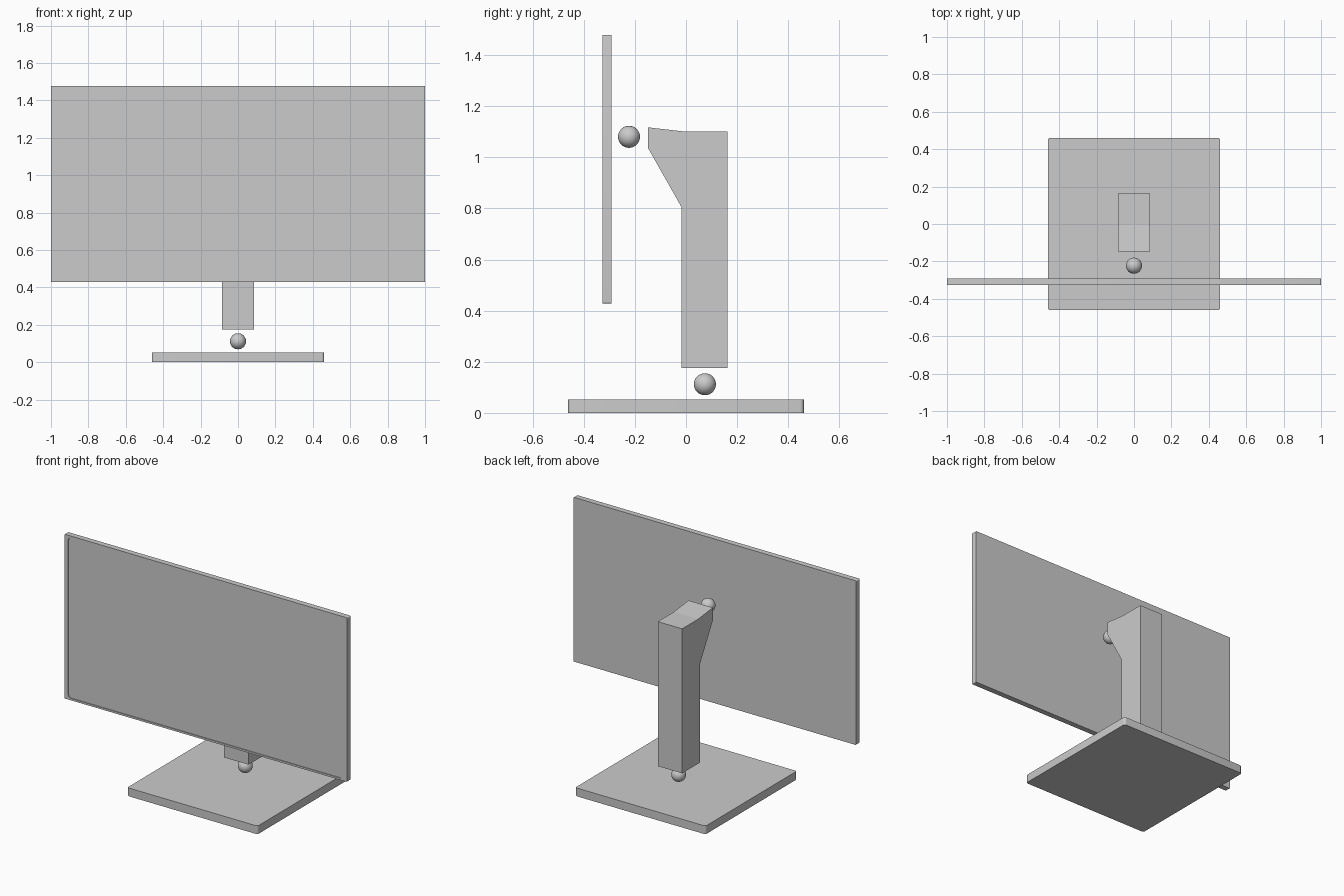
import bpy, math
from mathutils import Matrix

if "Cube" in bpy.data.objects:
    bpy.data.objects.remove(bpy.data.objects["Cube"])


def prism(name, profile, depth, matrix):
    """Extrude a closed 2D profile along local z, then place it with a matrix."""
    n = len(profile)
    verts = [(a, b, z) for z in (0, depth) for a, b in profile]
    faces = [list(range(n))[::-1], list(range(n, 2 * n))]
    faces += [[i, (i + 1) % n, n + (i + 1) % n, n + i] for i in range(n)]
    mesh = bpy.data.meshes.new(name)
    mesh.from_pydata(verts, [], faces)
    mesh.transform(matrix)
    obj = bpy.data.objects.new(name, mesh)
    bpy.context.collection.objects.link(obj)
    return obj


def rounded_rect(w, h, r, steps=5):
    """Counter-clockwise rectangle outline with rounded corners."""
    pts = []
    for k, (sx, sy) in enumerate([(1, 1), (-1, 1), (-1, -1), (1, -1)]):
        for i in range(steps + 1):
            a = math.pi / 2 * (k + i / steps)
            pts.append((sx * (w / 2 - r) + r * math.cos(a),
                        sy * (h / 2 - r) + r * math.sin(a)))
    return pts


def select(obj):
    bpy.ops.object.select_all(action='DESELECT')
    obj.select_set(True)
    bpy.context.view_layer.objects.active = obj


# Local z points to -y (front), local y points up
facing_front = Matrix.Rotation(math.pi / 2, 4, 'X')
SCREEN_Z = 0.953

# Screen housing with a shallow recess for the display
screen = prism("screen", rounded_rect(2.0, 1.05, 0.006), 0.036,
               Matrix.Translation((0, -0.291, SCREEN_Z)) @ facing_front)
cutter = prism("display_cutter", rounded_rect(1.944, 1.026, 0.02), 0.05,
               Matrix.Translation((0, -0.322, SCREEN_Z)) @ facing_front)
cutter.hide_render = True
recess = screen.modifiers.new("recess", 'BOOLEAN')
recess.operation = 'DIFFERENCE'
recess.solver = 'EXACT'
recess.object = cutter
select(screen)
bpy.ops.object.modifier_apply(modifier=recess.name)
bpy.data.objects.remove(cutter)

# Base plate
base = prism("base", rounded_rect(0.922, 0.922, 0.015), 0.053, Matrix.Identity(4))

# Neck: side profile (y, z) extruded across x
profile = [(-0.017, 0.176), (0.162, 0.176), (0.162, 1.10), (0.0, 1.10),
           (-0.148, 1.117), (-0.148, 1.035), (-0.017, 0.804)]
yz_to_x = Matrix(((0, 0, 1, -0.086), (1, 0, 0, 0), (0, 1, 0, 0), (0, 0, 0, 1)))
neck = prism("neck", profile, 0.172, yz_to_x)

# Ball joints
for name, y, z in (("screen_joint", -0.223, 1.08), ("base_joint", 0.074, 0.112)):
    bpy.ops.mesh.primitive_uv_sphere_add(segments=32, ring_count=16, radius=0.043,
                                         location=(0, y, z))
    ball = bpy.context.object
    ball.name = name
    bpy.ops.object.shade_smooth()

# Smooth the small rounded corners only
for obj in (screen, base):
    select(obj)
    bpy.ops.object.shade_smooth_by_angle(angle=math.radians(30))
